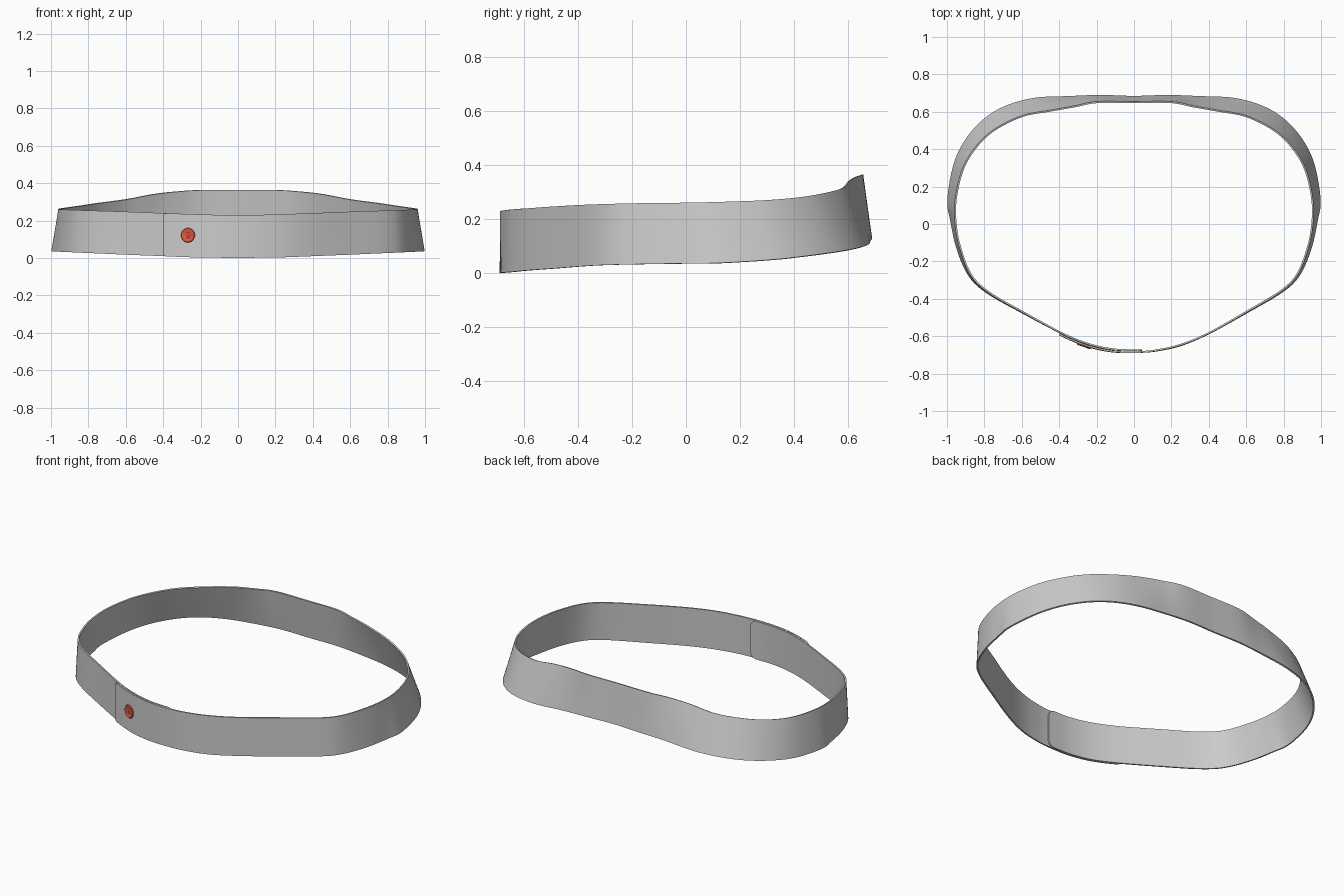
import bpy, bmesh, math
from mathutils import Vector, Matrix

if "Cube" in bpy.data.objects:
    bpy.data.objects.remove(bpy.data.objects["Cube"])

# Half outline, front to back: bottom edge xyz, top edge xyz
HALF = [
    (0, -.685, .001, 0, -.685, .23), (.12, -.681, .002, .12, -.679, .231),
    (.25, -.653, .004, .25, -.65, .235), (.4, -.59, .01, .4, -.588, .24),
    (.6, -.48, .018, .6, -.475, .248), (.8, -.362, .027, .79, -.36, .254),
    (.89, -.27, .031, .88, -.265, .257), (.95, -.13, .034, .935, -.12, .26),
    (.983, .02, .036, .957, 0, .261), (.998, .13, .038, .957, .13, .264),
    (.965, .32, .05, .92, .29, .27), (.9, .455, .065, .85, .41, .28),
    (.8, .565, .08, .75, .505, .295), (.68, .635, .093, .6, .58, .315),
    (.53, .675, .105, .45, .609, .343), (.35, .684, .12, .32, .632, .357),
    (.18, .69, .128, .2, .655, .364), (0, .685, .13, 0, .655, .365)]
RING = HALF + [(-a, b, c, -d, e, f) for a, b, c, d, e, f in HALF[-2:0:-1]]
N = len(RING)
THICK = .009


def sample(u):
    """Closed Catmull-Rom spline through both edges."""
    i = math.floor(u)
    t = u - i
    p = [RING[(i + k) % N] for k in (-1, 0, 1, 2)]
    q = [.5 * (2*b + (c - a)*t + (2*a - 5*b + 4*c - d)*t*t + (3*b - a - 3*c + d)*t**3)
         for a, b, c, d in zip(*p)]
    return Vector(q[:3]), Vector(q[3:])


def outward(u):
    d = sample(u + .02)[0] - sample(u - .02)[0]
    return Vector((d.y, -d.x, 0)).normalized()


def corner(d, r):
    return r - math.sqrt(max(0, r*r - (r - d)**2)) if d < r else 0


# Strap: starts at the outer end, runs round once and tucks under itself
U0, U1, ROWS = -3.0, N + .35, 8
us = [U0 + .12 * (k / 8)**2 for k in range(8)]
body = 200
us += [U0 + .12 + (U1 - U0 - .42) * k / body for k in range(body)]
us += [U1 - .3 * (1 - k / 10)**2 for k in range(11)]
x0, x1 = sample(U0)[0].x, sample(U1)[0].x

bm = bmesh.new()
cols = []
for u in us:
    lo, hi = sample(u)
    # outer layer steps out, tucked layer steps in
    step = .005 * min(1, max(0, (1.2 - u) / 1.2)) - .006 * min(1, max(0, (u - N + 4.5) / 1.2))
    off = outward(u) * step
    trim = 0
    if u < U0 + 1:
        trim = corner(lo.x - x0, .018)
    elif u > U1 - 1:
        trim = corner(x1 - lo.x, .04)
    trim /= (hi - lo).length
    cols.append([bm.verts.new(lo.lerp(hi, trim + (1 - 2*trim) * r / ROWS) + off)
                 for r in range(ROWS + 1)])
for a, b in zip(cols, cols[1:]):
    for r in range(ROWS):
        bm.faces.new((a[r], b[r], b[r + 1], a[r + 1]))
me = bpy.data.meshes.new("strap")
bm.to_mesh(me)
bm.free()
strap = bpy.data.objects.new("strap", me)
bpy.context.collection.objects.link(strap)
sol = strap.modifiers.new("thickness", 'SOLIDIFY')
sol.thickness = THICK
sol.offset = -1


def smooth(ob):
    bpy.ops.object.select_all(action='DESELECT')
    bpy.context.view_layer.objects.active = ob
    ob.select_set(True)
    bpy.ops.object.shade_smooth_by_angle(angle=math.radians(35))


bpy.context.view_layer.objects.active = strap
bpy.ops.object.modifier_apply(modifier=sol.name)
smooth(strap)


def paint(ob, name, col):
    m = bpy.data.materials.new(name)
    m.diffuse_color = col
    m.use_nodes = True
    m.node_tree.nodes["Principled BSDF"].inputs["Base Color"].default_value = m.diffuse_color
    ob.data.materials.append(m)


# Snap stud on the overlap, turned to follow the strap
u = -1.0
while sample(u)[0].x > -.265 or u > -1.5:
    u -= .01
lo, hi = sample(u)
n = outward(u)
centre = lo.lerp(hi, .5) + n * .005
centre.z = .122
side = Vector((0, 0, 1)).cross(n)
frame = Matrix((side, Vector((0, 0, 1)), n)).transposed().to_4x4()
frame.translation = centre

# Lathed stud: rounded rim with a dished middle
PROFILE = [(.038, -.002), (.039, .002), (.036, .006), (.031, .007),
           (.026, .005), (.014, .004), (.011, .006), (.007, .006)]
SEG = 32
bm = bmesh.new()
rings = [[bm.verts.new((r * math.cos(2*math.pi*k/SEG), r * math.sin(2*math.pi*k/SEG), z))
          for k in range(SEG)] for r, z in PROFILE]
for a, b in zip(rings, rings[1:]):
    for k in range(SEG):
        j = (k + 1) % SEG
        bm.faces.new((a[k], a[j], b[j], b[k]))
bm.faces.new(rings[-1])
bm.faces.new(rings[0][::-1])
me = bpy.data.meshes.new("snap_stud")
bm.to_mesh(me)
bm.free()
stud = bpy.data.objects.new("snap_stud", me)
bpy.context.collection.objects.link(stud)
stud.matrix_world = frame
paint(stud, "red", (.72, .1, .06, 1))
smooth(stud)

# Small dark cross in the stud centre
bm = bmesh.new()
for sx, sy in ((.014, .003), (.003, .014)):
    bmesh.ops.create_cube(bm, size=1, matrix=Matrix.Translation((0, 0, .006))
                          @ Matrix.Diagonal((sx, sy, .002, 1)))
me = bpy.data.meshes.new("stud_cross")
bm.to_mesh(me)
bm.free()
cross = bpy.data.objects.new("stud_cross", me)
bpy.context.collection.objects.link(cross)
cross.matrix_world = frame
paint(cross, "dark_red", (.2, .02, .02, 1))
